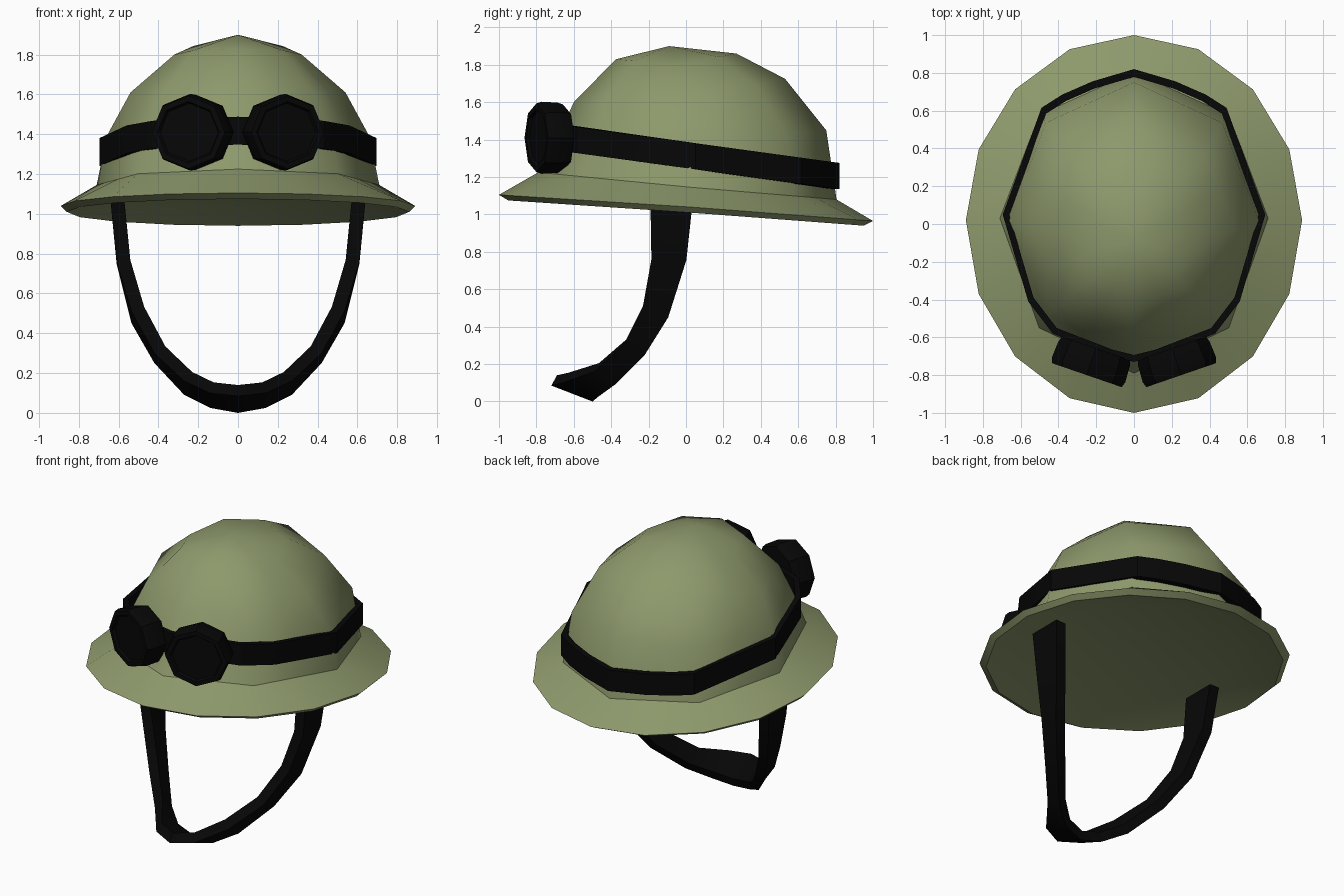
import bpy, bmesh, math
from mathutils import Vector

if "Cube" in bpy.data.objects:
    bpy.data.objects.remove(bpy.data.objects["Cube"])


def material(name, rgb):
    m = bpy.data.materials.new(name)
    m.diffuse_color = (*rgb, 1)
    m.use_nodes = True
    m.node_tree.nodes["Principled BSDF"].inputs["Base Color"].default_value = m.diffuse_color
    return m


OLIVE = material("olive", (0.27, 0.32, 0.15))
BLACK = material("black", (0.002, 0.002, 0.002))


def loft(name, rings, mat, loop=False, angle=30, caps=(0, -1)):
    """Skin a list of equal rings (a one-point ring makes a tip); cap chosen ends."""
    bm = bmesh.new()
    vs = [[bm.verts.new(p) for p in r] for r in rings]
    pairs = list(zip(vs, vs[1:])) + ([(vs[-1], vs[0])] if loop else [])
    for a, b in pairs:
        n = max(len(a), len(b))
        for i in range(n):
            j = (i + 1) % n
            if len(a) == 1:
                bm.faces.new((a[0], b[i], b[j]))
            elif len(b) == 1:
                bm.faces.new((a[i], a[j], b[0]))
            else:
                bm.faces.new((a[i], a[j], b[j], b[i]))
    for c in () if loop else caps:
        if len(vs[c]) > 2:
            bm.faces.new(vs[c])
    bmesh.ops.recalc_face_normals(bm, faces=bm.faces)
    me = bpy.data.meshes.new(name)
    bm.to_mesh(me)
    bm.free()
    me.materials.append(mat)
    ob = bpy.data.objects.new(name, me)
    bpy.context.collection.objects.link(ob)
    bpy.ops.object.select_all(action='DESELECT')
    ob.select_set(True)
    bpy.context.view_layer.objects.active = ob
    bpy.ops.object.shade_smooth_by_angle(angle=math.radians(angle))
    return ob


def ring(front, side, back, octagon):
    """16 points through front (y, z), side (x, y, z) and back (y, z)."""
    pts = []
    for i in range(16):
        a = math.tau * i / 16
        s = math.sin(a)
        end = back if s > 0 else front
        pts.append(Vector((side[0] * math.cos(a),
                           side[1] + (end[0] - side[1]) * abs(s),
                           side[2] + (end[1] - side[2]) * abs(s))))
    if octagon:
        for i in range(1, 16, 2):
            pts[i] = (pts[i - 1] + pts[(i + 1) % 16]) / 2
    return pts


# Helmet dome: eight-sided, smooth
base = ring((-0.79, 1.225), (0.71, 0.03, 1.145), (0.805, 1.08), True)
dome = [
    [Vector((0, -0.09, 1.90))],
    ring((-0.375, 1.83), (0.32, -0.05, 1.80), (0.27, 1.86), True),
    ring((-0.60, 1.60), (0.54, -0.03, 1.61), (0.53, 1.725), True),
    ring((-0.69, 1.40), (0.66, 0.02, 1.39), (0.75, 1.45), True),
    base,
]
loft("helmet_dome", dome, OLIVE, angle=80, caps=())

# Brim: sixteen-sided and tilted, with a shallow hollow underneath
brim = [
    base,
    ring((-1.0, 1.105), (0.89, 0.02, 1.04), (1.0, 0.965), False),
    ring((-0.95, 1.075), (0.86, 0.02, 1.01), (0.95, 0.94), False),
    ring((-0.66, 1.125), (0.60, 0.02, 1.08), (0.66, 1.035), False),
    [Vector((0, 0.0, 1.11))],
]
loft("helmet_brim", brim, OLIVE, angle=40, caps=())

# Goggle band around the dome
half = [(0, 0.82), (0.22, 0.755), (0.38, 0.685), (0.49, 0.615), (0.695, 0.05),
        (0.56, -0.41), (0.43, -0.58), (0.12, -0.70), (0, -0.73)]
outline = half + [(-x, y) for x, y in half[-2:0:-1]]
band = []
for x, y in outline:
    z = 1.318 - 0.137 * y
    xi, yi = x * 0.95, y * 0.95
    band.append([(x, y, z - 0.07), (x, y, z + 0.07),
                 (xi, yi, z + 0.07), (xi, yi, z - 0.07)])
loft("goggle_band", band, BLACK, loop=True)

# Goggle eyepieces: octagonal cups with a recessed lens
for s, side in ((1, "right"), (-1, "left")):
    yaw = math.radians(19)
    across = Vector((s * math.cos(yaw), math.sin(yaw), 0))
    inward = Vector((-s * math.sin(yaw), math.cos(yaw), 0))
    centre = Vector((s * 0.25, -0.80, 1.41))
    cup = []
    for r, d in ((0.19, 0.15), (0.20, 0.12), (0.205, 0.03),
                 (0.195, 0.0), (0.165, 0.0), (0.155, 0.015)):
        cup.append([centre + inward * d + across * r * math.cos(k * math.pi / 4)
                    + Vector((0, 0, 0.94 * r * math.sin(k * math.pi / 4)))
                    for k in range(8)])
    loft("goggle_cup_" + side, cup, BLACK)

# Chin strap: outer x, front edge (y, z), rear edge (y, z), lean of the inside
stations = [
    (0.64, (-0.19, 1.06), (0.035, 1.06), 0),
    (0.61, (-0.185, 0.76), (0.0, 0.75), 8),
    (0.535, (-0.23, 0.51), (-0.095, 0.45), 25),
    (0.42, (-0.335, 0.30), (-0.22, 0.25), 38),
    (0.27, (-0.49, 0.16), (-0.38, 0.09), 55),
    (0.14, (-0.66, 0.10), (-0.47, 0.025), 75),
    (0.0, (-0.72, 0.085), (-0.50, 0.0), 90),
]


def strap_ring(x, front, rear, lean, s):
    a = math.radians(lean)
    dx, dz = -0.07 * math.cos(a), 0.055 * math.sin(a)
    dy = 0.03 * math.sin(a)
    return [(s * x, *front), (s * x, *rear),
            (s * (x + dx), rear[0] + dy * 0.5, rear[1] + dz),
            (s * (x + dx), front[0] + dy, front[1] + dz)]


strap = [strap_ring(*st, 1) for st in stations]
strap += [strap_ring(*st, -1) for st in stations[-2::-1]]
loft("chin_strap", strap, BLACK)
